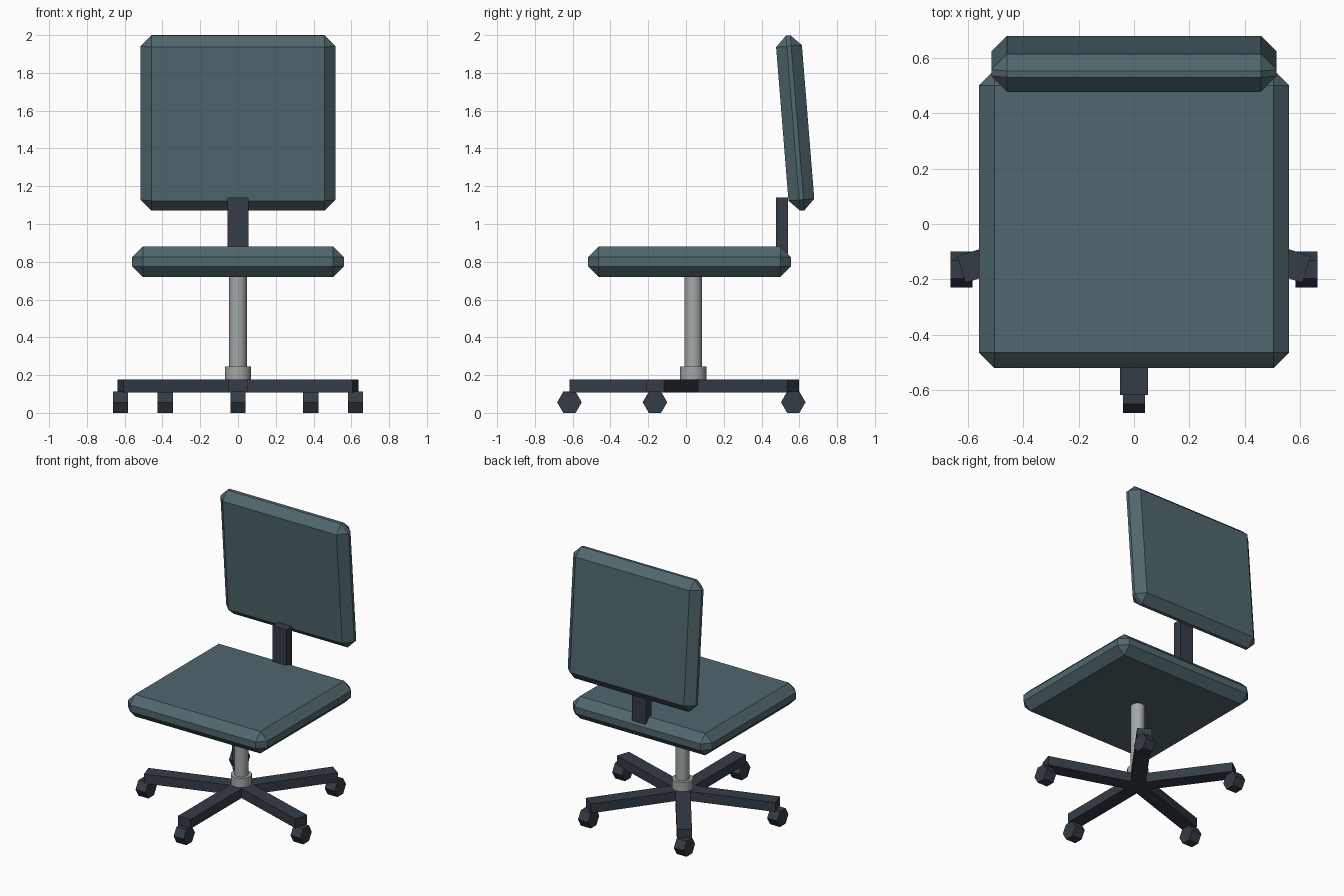
import bpy
from math import radians, sin, cos

cube = bpy.data.objects.get("Cube")
if cube:
    bpy.data.objects.remove(cube, do_unlink=True)


def material(name, colour):
    mat = bpy.data.materials.new(name)
    mat.use_nodes = True
    mat.diffuse_color = (*colour, 1)
    mat.node_tree.nodes["Principled BSDF"].inputs["Base Color"].default_value = (*colour, 1)
    return mat


FABRIC = material("slate teal fabric", (0.08, 0.135, 0.153))
PLASTIC = material("dark plastic", (0.033, 0.045, 0.059))
METAL = material("grey metal", (0.36, 0.39, 0.39))


def finish(name, mat):
    obj = bpy.context.object
    obj.name = name
    obj.data.materials.append(mat)
    return obj


def box(name, mat, centre, size, rotation=(0, 0, 0), bevel=0):
    bpy.ops.mesh.primitive_cube_add(size=1, location=centre, rotation=rotation)
    obj = finish(name, mat)
    obj.scale = size
    bpy.ops.object.transform_apply(location=False, rotation=False, scale=True)
    if bevel:
        mod = obj.modifiers.new("chamfer", "BEVEL")
        mod.width = bevel
        mod.segments = 1
    return obj


def cylinder(name, mat, centre, radius, depth, sides, rotation=(0, 0, 0)):
    bpy.ops.mesh.primitive_cylinder_add(vertices=sides, radius=radius, depth=depth,
                                        location=centre, rotation=rotation)
    return finish(name, mat)


# Cushions with chamfered edges
box("seat", FABRIC, (0, 0.018, 0.8), (1.12, 1.075, 0.16), bevel=0.056)
box("backrest", FABRIC, (0, 0.578, 1.535), (1.03, 0.137, 0.93),
    rotation=(radians(4.6), 0, 0), bevel=0.057)
box("back_post", PLASTIC, (0, 0.508, 0.97), (0.11, 0.065, 0.34))

# Central column and its collar
AXIS_Y = 0.038
cylinder("column", METAL, (0, AXIS_Y, 0.45), 0.047, 0.56, 16)
bpy.ops.object.shade_smooth_by_angle()
cylinder("collar", METAL, (0, AXIS_Y, 0.21), 0.07, 0.07, 16)
bpy.ops.object.shade_smooth_by_angle()

# Star base: five spokes, each with a hexagonal caster rolling along y
REACH = 0.655
for i in range(5):
    turn = radians(72 * i)
    dx, dy = sin(turn), -cos(turn)
    box(f"spoke_{i + 1}", PLASTIC, (dx * REACH / 2, AXIS_Y + dy * REACH / 2, 0.143),
        (0.1, REACH, 0.068), rotation=(0, 0, turn))
    # Rolling the axis onto x leaves hexagon corners pointing fore and aft
    cylinder(f"caster_{i + 1}", PLASTIC, (dx * REACH, AXIS_Y + dy * REACH, 0.0563),
             0.065, 0.08, 6, rotation=(0, radians(90), 0))
